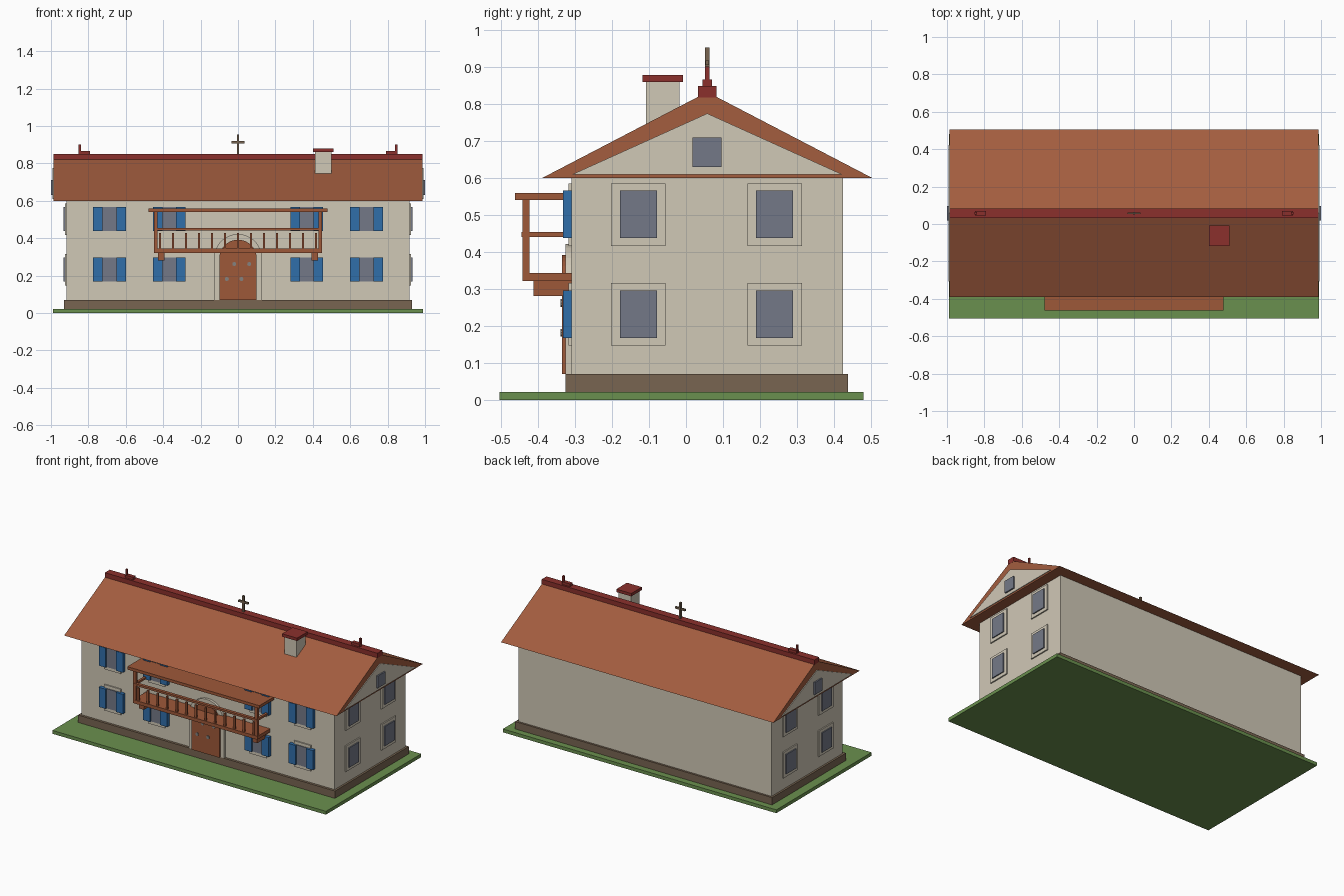
import bpy, bmesh, math

if "Cube" in bpy.data.objects:
    bpy.data.objects.remove(bpy.data.objects["Cube"])


def mat(name, r, g, b):
    m = bpy.data.materials.new(name)
    lin = [((c / 255 + 0.055) / 1.055) ** 2.4 for c in (r, g, b)]
    m.diffuse_color = (*lin, 1)
    m.use_nodes = True
    m.node_tree.nodes["Principled BSDF"].inputs["Base Color"].default_value = m.diffuse_color
    return m


CREAM = mat("cream_plaster", 208, 200, 182)
ROOF = mat("roof_tile", 163, 93, 63)
RED = mat("ridge_red", 139, 48, 44)
WOOD = mat("brown_wood", 158, 88, 57)
BLUE = mat("shutter_blue", 48, 110, 170)
GLASS = mat("window_grey", 116, 121, 135)
STONE = mat("plinth_stone", 120, 101, 81)
GRASS = mat("grass_green", 106, 144, 78)
METAL = mat("stud_grey", 132, 130, 128)


def finish(name, bm, material):
    bmesh.ops.recalc_face_normals(bm, faces=bm.faces)
    me = bpy.data.meshes.new(name)
    bm.to_mesh(me)
    bm.free()
    me.materials.append(material)
    ob = bpy.data.objects.new(name, me)
    bpy.context.collection.objects.link(ob)
    return ob


def box(name, x, y, z, material):
    """Box from (min, max) ranges."""
    bm = bmesh.new()
    bmesh.ops.create_cube(bm, size=1)
    for v in bm.verts:
        for i, (lo, hi) in enumerate((x, y, z)):
            v.co[i] = lo if v.co[i] < 0 else hi
    return finish(name, bm, material)


def prism(name, pts, axis, lo, hi, material):
    """Extrude a 2D profile along x (points y,z) or y (points x,z)."""
    bm = bmesh.new()
    place = (lambda p, d: (d, p[0], p[1])) if axis == "x" else (lambda p, d: (p[0], d, p[1]))
    f = bm.faces.new([bm.verts.new(place(p, lo)) for p in pts])
    ext = bmesh.ops.extrude_face_region(bm, geom=[f])["geom"]
    for v in ext:
        if isinstance(v, bmesh.types.BMVert):
            v.co["xyz".index(axis)] = hi
    return finish(name, bm, material)


def side_range(s, a, b):
    return (a, b) if s > 0 else (-b, -a)


# Ground, plinth and walls
box("lawn", (-0.99, 0.99), (-0.505, 0.48), (0, 0.022), GRASS)
box("plinth", (-0.93, 0.93), (-0.326, 0.438), (0.02, 0.07), STONE)
box("walls", (-0.917, 0.917), (-0.31, 0.425), (0.07, 0.601), CREAM)

# Roof, ridge and gables
RY = 0.0575
prism("roof", [(-0.39, 0.6), (0.505, 0.6), (RY, 0.833)], "x", -0.986, 0.986, ROOF)
box("ridge_cap", (-0.987, 0.987), (RY - 0.025, RY + 0.025), (0.818, 0.85), RED)
for s, side in ((-1, "left"), (1, "right")):
    prism(f"gable_{side}", [(-0.308, 0.61), (0.423, 0.61), (RY, 0.775)], "x",
          s * 0.975, s * 0.991, CREAM)
    box(f"gable_window_{side}", side_range(s, 0.98, 1.0), (0.018, 0.096), (0.63, 0.71), GLASS)
    # Ridge end ornaments
    box(f"ornament_base_{side}", side_range(s, 0.79, 0.85), (RY - 0.013, RY + 0.013), (0.85, 0.867), RED)
    box(f"ornament_post_{side}", side_range(s, 0.84, 0.852), (RY - 0.006, RY + 0.006), (0.85, 0.902), RED)

# Cross on the ridge
box("cross_upright", (-0.006, 0.006), (RY - 0.006, RY + 0.006), (0.85, 0.954), STONE)
box("cross_arm", (-0.035, 0.035), (RY - 0.005, RY + 0.005), (0.906, 0.919), STONE)

# Chimney
box("chimney", (0.412, 0.5), (-0.108, -0.018), (0.7, 0.86), CREAM)
box("chimney_cap", (0.402, 0.51), (-0.118, -0.008), (0.86, 0.879), RED)

# Windows: two storeys on the front with shutters, plain on both ends
for z0, floor in ((0.168, "lower"), (0.438, "upper")):
    z = (z0, z0 + 0.128)
    zf = (z0 - 0.021, z0 + 0.148)
    for i, cx in enumerate((-0.6875, -0.3675, 0.3675, 0.6875)):
        tag = f"{floor}_{i + 1}"
        box(f"front_frame_{tag}", (cx - 0.06, cx + 0.06), (-0.318, -0.309), zf, CREAM)
        box(f"front_glass_{tag}", (cx - 0.05, cx + 0.05), (-0.323, -0.309), z, GLASS)
        for s, side in ((-1, "left"), (1, "right")):
            a, b = sorted((cx + s * 0.037, cx + s * 0.0875))
            box(f"shutter_{side}_{tag}", (a, b), (-0.333, -0.309), z, BLUE)
    for s, side in ((-1, "left"), (1, "right")):
        for i, cy in enumerate((-0.129, 0.24)):
            tag = f"{side}_{floor}_{i + 1}"
            box(f"end_frame_{tag}", side_range(s, 0.91, 0.925), (cy - 0.074, cy + 0.074), zf, CREAM)
            box(f"end_glass_{tag}", side_range(s, 0.91, 0.932), (cy - 0.05, cy + 0.05), z, GLASS)


# Arched door with surround and studs
def arch(r, spring, n=16):
    pts = [(r * math.cos(math.pi * i / n), spring + r * math.sin(math.pi * i / n)) for i in range(n + 1)]
    return [(r, 0.07)] + pts + [(-r, 0.07)]


prism("door_surround", arch(0.128, 0.294), "y", -0.326, -0.309, CREAM)
prism("door", arch(0.1, 0.292), "y", -0.336, -0.31, WOOD)
for i, (x, z) in enumerate(((-0.02, 0.262), (0.06, 0.262), (-0.06, 0.182), (0.018, 0.182))):
    ring = [(x + 0.011 * math.cos(math.tau * k / 10), z + 0.011 * math.sin(math.tau * k / 10)) for k in range(10)]
    prism(f"door_stud_{i + 1}", ring, "y", -0.34, -0.33, METAL)

# Balcony: floor, canopy, rails, posts, brackets, balusters
box("balcony_floor", (-0.45, 0.45), (-0.443, -0.309), (0.322, 0.344), WOOD)
box("balcony_canopy", (-0.478, 0.478), (-0.462, -0.309), (0.541, 0.56), WOOD)
box("balcony_rail_front", (-0.45, 0.45), (-0.445, -0.425), (0.441, 0.454), WOOD)
for s, side in ((-1, "left"), (1, "right")):
    box(f"balcony_rail_{side}", side_range(s, 0.433, 0.448), (-0.43, -0.309), (0.441, 0.454), WOOD)
    box(f"balcony_post_{side}", side_range(s, 0.43, 0.449), (-0.442, -0.423), (0.34, 0.545), WOOD)
    box(f"balcony_bracket_{side}", side_range(s, 0.392, 0.427), (-0.412, -0.309), (0.281, 0.325), WOOD)
for i in range(13):
    x = -0.417 + i * 0.0695
    box(f"baluster_{i + 1}", (x - 0.006, x + 0.006), (-0.439, -0.427), (0.34, 0.428), WOOD)
